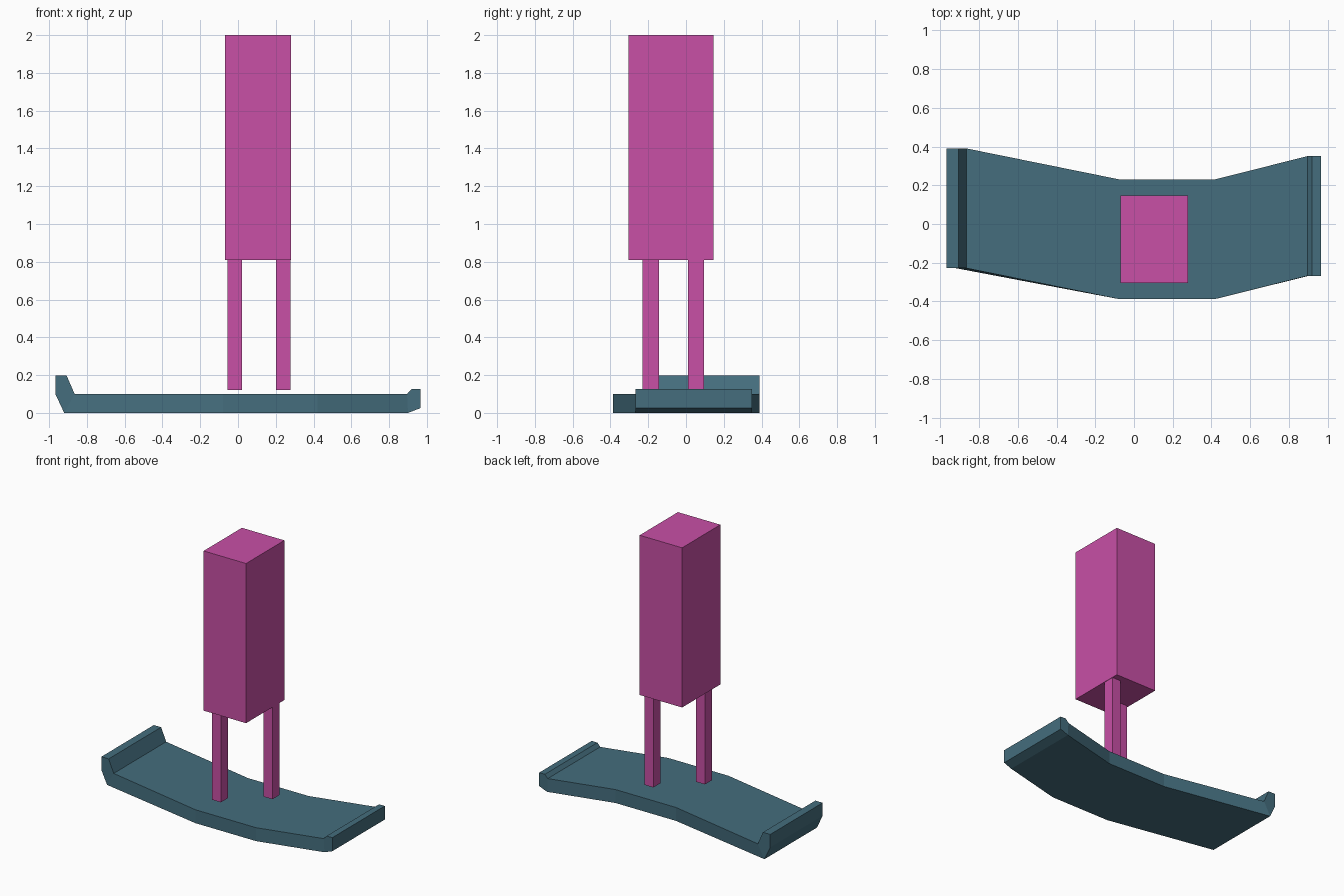
import bpy, bmesh

if "Cube" in bpy.data.objects:
    bpy.data.objects.remove(bpy.data.objects["Cube"])


def material(name, rgb):
    m = bpy.data.materials.new(name)
    m.diffuse_color = (*rgb, 1)
    m.use_nodes = True
    m.node_tree.nodes["Principled BSDF"].inputs["Base Color"].default_value = m.diffuse_color
    return m


def add_object(name, bm, mat):
    bmesh.ops.remove_doubles(bm, verts=bm.verts, dist=1e-5)
    bmesh.ops.recalc_face_normals(bm, faces=bm.faces)
    me = bpy.data.meshes.new(name)
    bm.to_mesh(me)
    bm.free()
    me.materials.append(mat)
    ob = bpy.data.objects.new(name, me)
    bpy.context.collection.objects.link(ob)
    return ob


def box(name, lo, hi, mat):
    bm = bmesh.new()
    bmesh.ops.create_cube(bm, size=1)
    for v in bm.verts:
        v.co = [(a + b) / 2 + c * (b - a) for a, b, c in zip(lo, hi, v.co)]
    return add_object(name, bm, mat)


teal = material("teal", (0.058, 0.153, 0.205))
pink = material("pink", (0.58, 0.08, 0.38))

# Board: cross-sections along x as (bottom x, bottom z, top x, top z, centre y)
HALF = 0.309
stations = [
    (-0.967, 0.10, -0.967, 0.197, 0.081),
    (-0.92, 0.00, -0.907, 0.197, 0.081),
    (-0.92, 0.00, -0.865, 0.10, 0.081),
    (-0.08, 0.00, -0.08, 0.10, -0.078),
    (0.42, 0.00, 0.42, 0.10, -0.078),
    (0.90, 0.00, 0.895, 0.10, 0.041),
    (0.90, 0.00, 0.918, 0.126, 0.041),
    (0.965, 0.025, 0.965, 0.126, 0.041),
]
bm = bmesh.new()
rings = []
for xb, zb, xt, zt, yc in stations:
    rings.append([bm.verts.new(p) for p in (
        (xb, yc - HALF, zb), (xb, yc + HALF, zb),
        (xt, yc + HALF, zt), (xt, yc - HALF, zt))])
for a, b in zip(rings, rings[1:]):
    for i in range(4):
        j = (i + 1) % 4
        bm.faces.new((a[i], a[j], b[j], b[i]))
bm.faces.new(rings[0])
bm.faces.new(rings[-1])
add_object("board", bm, teal)

# Rider: tall block body on two thin legs set diagonally
box("rider_body", (-0.07, -0.305, 0.81), (0.28, 0.146, 2.0), pink)
for name, x, y in (("rear_leg", -0.055, -0.23), ("lead_leg", 0.202, 0.01)):
    box(name, (x, y, 0.122), (x + 0.075, y + 0.086, 0.81), pink)
